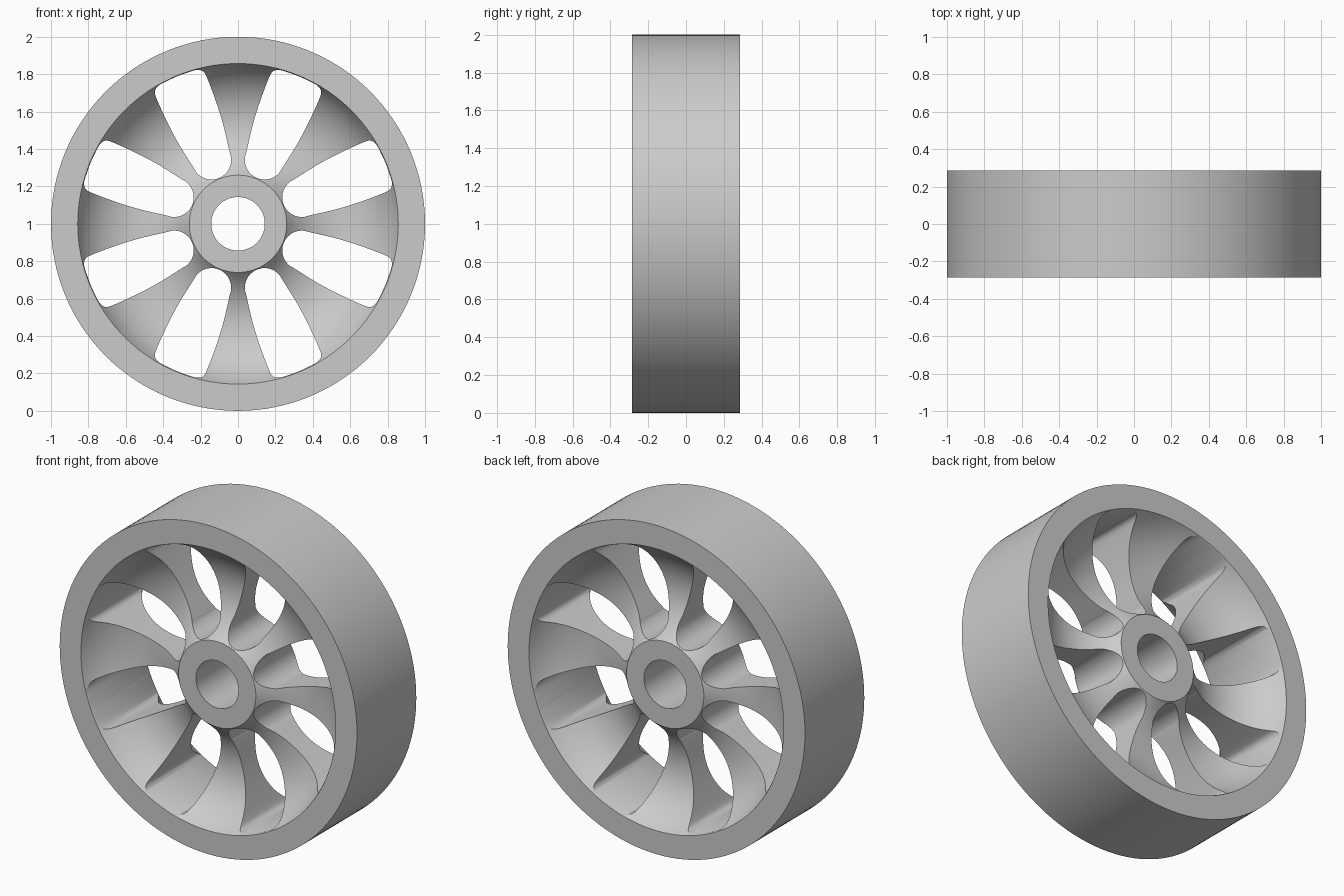
import bpy, bmesh
from math import sin, cos, pi, radians, atan2, hypot, sqrt
from mathutils import Vector, Matrix

if "Cube" in bpy.data.objects:
    bpy.data.objects.remove(bpy.data.objects["Cube"], do_unlink=True)

SEGMENTS = 128
WINDOWS = 8
RIM_R, RIM_IN, RIM_Y = 1.0, 0.857, 0.285
HUB_R, BORE_R, HUB_Y = 0.26, 0.143, 0.2
DISH_DEPTH = 0.17

grey = bpy.data.materials.new("light_grey")
grey.use_nodes = True
grey.diffuse_color = (0.6, 0.6, 0.6, 1)
grey.node_tree.nodes["Principled BSDF"].inputs["Base Color"].default_value = (0.6, 0.6, 0.6, 1)


def make_object(name, bm):
    bmesh.ops.recalc_face_normals(bm, faces=bm.faces)
    mesh = bpy.data.meshes.new(name)
    bm.to_mesh(mesh)
    bm.free()
    mesh.materials.append(grey)
    obj = bpy.data.objects.new(name, mesh)
    bpy.context.collection.objects.link(obj)
    return obj


def dish_arc(steps=20):
    """Hollow circular arc from the hub edge to the rim edge, as (r, y)."""
    a, b = Vector((HUB_R, HUB_Y)), Vector((RIM_IN, RIM_Y))
    half = (b - a).length / 2
    radius = (half ** 2 + DISH_DEPTH ** 2) / (2 * DISH_DEPTH)
    d = (b - a).normalized()
    centre = (a + b) / 2 + Vector((-d.y, d.x)) * (radius - DISH_DEPTH)
    start = atan2(a.y - centre.y, a.x - centre.x)
    end = atan2(b.y - centre.y, b.x - centre.x)
    angles = [start + (end - start) * i / steps for i in range(steps + 1)]
    return [(centre.x + radius * cos(t), centre.y + radius * sin(t)) for t in angles]


def smooth_path(points, steps=4):
    """Curve passing through every point of a closed outline."""
    out, n = [], len(points)
    for i in range(n):
        p0, p1, p2, p3 = (Vector(points[(i + k) % n]) for k in (-1, 0, 1, 2))
        for s in range(steps):
            t = s / steps
            out.append(0.5 * (2 * p1 + (p2 - p0) * t + (2 * p0 - 5 * p1 + 4 * p2 - p3) * t ** 2
                              + (3 * p1 - p0 - 3 * p2 + p3) * t ** 3))
    return out


# Wheel body: mirrored half profile turned around the axle
half = [(BORE_R, HUB_Y)] + dish_arc() + [(RIM_R, RIM_Y)]
profile = half + [(r, -y) for r, y in reversed(half)]
bm = bmesh.new()
rings = []
for i in range(SEGMENTS):
    t = 2 * pi * i / SEGMENTS
    rings.append([bm.verts.new((r * cos(t), y, 1 + r * sin(t))) for r, y in profile])
for i in range(SEGMENTS):
    here, there = rings[i], rings[(i + 1) % SEGMENTS]
    for j in range(len(profile)):
        k = (j + 1) % len(profile)
        bm.faces.new((here[j], here[k], there[k], there[j]))
wheel = make_object("wheel", bm)

# Window outline: round inner end, bulging sides, rounded outer corners
side = [(0.37 - 0.105 * cos(radians(a)), 0.105 * sin(radians(a))) for a in range(0, 91, 15)]
side += [(0.5, 0.127), (0.6, 0.138), (0.7, 0.144), (0.79, 0.146),
         (0.822, 0.141), (0.838, 0.125), (0.847, 0.1), (0.851, 0.05), (0.853, 0)]
outline = smooth_path(side + [(u, -v) for u, v in reversed(side[1:-1])])

# Window cutters, one between each pair of spokes
bm = bmesh.new()
for i in range(WINDOWS):
    t = 2 * pi * (i + 0.5) / WINDOWS
    front, back = ([bm.verts.new((p.x * cos(t) - p.y * sin(t), y, 1 + p.x * sin(t) + p.y * cos(t)))
                    for p in outline] for y in (-0.5, 0.5))
    bm.faces.new(front)
    bm.faces.new(list(reversed(back)))
    for j in range(len(outline)):
        k = (j + 1) % len(outline)
        bm.faces.new((front[j], back[j], back[k], front[k]))
cutter = make_object("window_cutter", bm)
cutter.hide_render = True

# Cut the windows, leaving the spokes
cut = wheel.modifiers.new("windows", "BOOLEAN")
cut.operation = "DIFFERENCE"
cut.solver = "EXACT"
cut.object = cutter
bpy.ops.object.select_all(action="DESELECT")
wheel.select_set(True)
bpy.context.view_layer.objects.active = wheel
bpy.ops.object.modifier_apply(modifier=cut.name)
bpy.data.objects.remove(cutter, do_unlink=True)
bpy.ops.object.shade_smooth_by_angle(angle=radians(30))
